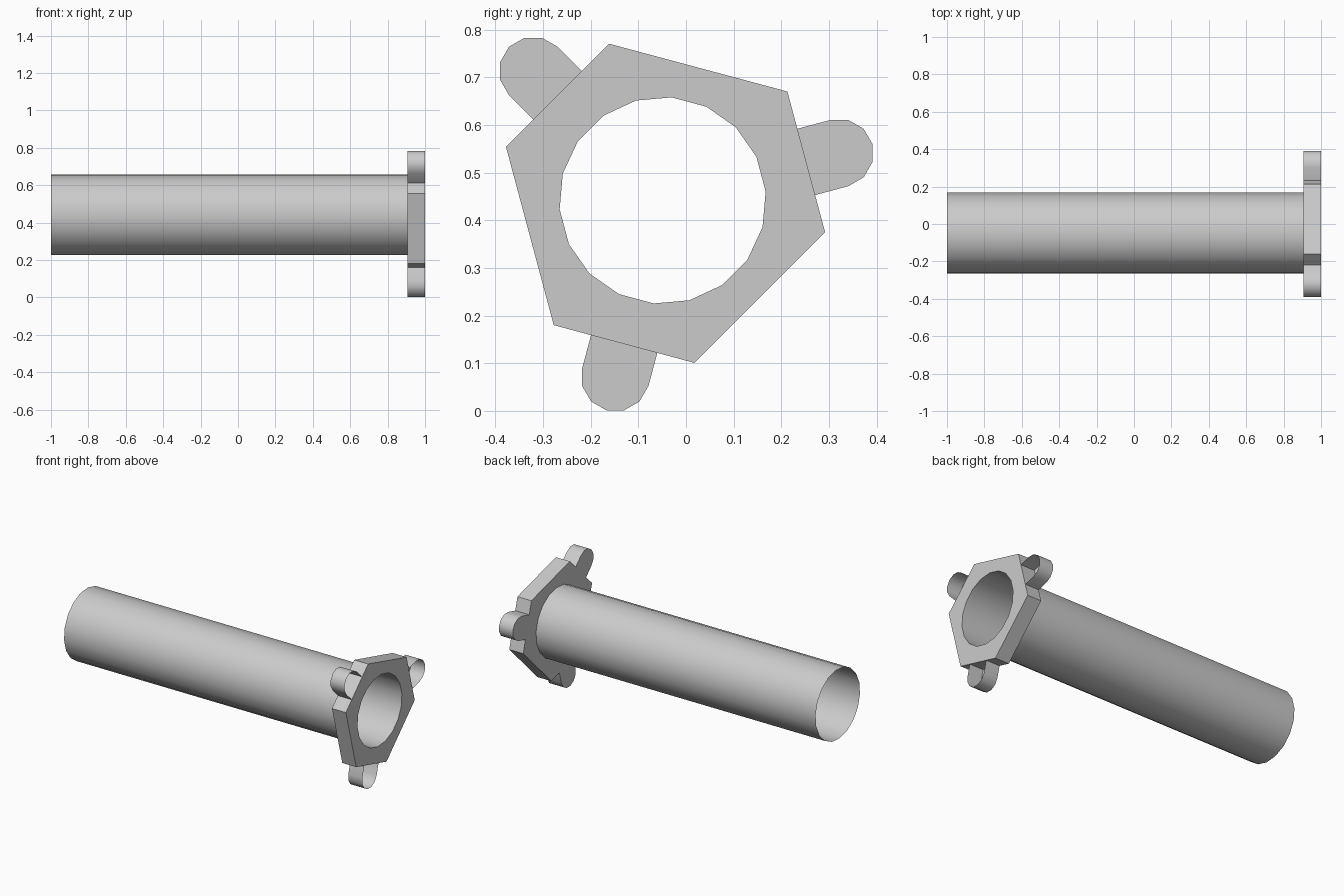
import bpy, bmesh
from math import radians, cos, sin, pi

if "Cube" in bpy.data.objects:
    bpy.data.objects.remove(bpy.data.objects["Cube"])

CY, CZ = -0.049, 0.442      # tube axis
R = 0.217                   # tube radius
X0, X1, X2 = -1.0, 0.905, 1.0
ARMS = [radians(a) for a in (15, 135, 255)]


def place(u, v, ang):
    """Arm-local (outward, sideways) to world y, z."""
    return (CY + u * cos(ang) - v * sin(ang), CZ + u * sin(ang) + v * cos(ang))


def finish(bm, name, smooth=True):
    bmesh.ops.recalc_face_normals(bm, faces=bm.faces)
    me = bpy.data.meshes.new(name)
    bm.to_mesh(me)
    bm.free()
    ob = bpy.data.objects.new(name, me)
    bpy.context.collection.objects.link(ob)
    if smooth:
        bpy.ops.object.select_all(action='DESELECT')
        ob.select_set(True)
        bpy.context.view_layer.objects.active = ob
        bpy.ops.object.shade_smooth_by_angle(angle=radians(35))
    return ob


def loop(bm, pts, x):
    vs = [bm.verts.new((x, y, z)) for y, z in pts]
    return vs


def walls(bm, a, b):
    n = len(a)
    for i in range(n):
        j = (i + 1) % n
        bm.faces.new((a[i], a[j], b[j], b[i]))


circle = [place(R, 0, radians(5 + 20 * i)) for i in range(18)]

# Open thin tube
bm = bmesh.new()
walls(bm, loop(bm, circle, X0), loop(bm, circle, X1))
finish(bm, "tube")

# Six-sided flange plate with the tube opening through it
hexagon = [place(0.312, v, a) for a in ARMS for v in (-0.153, 0.153)]
bm = bmesh.new()
for pts in (hexagon, circle):
    walls(bm, loop(bm, pts, X1), loop(bm, pts, X2))
for x in (X1, X2):
    rim = [e for e in bm.edges if all(abs(v.co.x - x) < 1e-5 for v in e.verts)]
    bmesh.ops.triangle_fill(bm, use_beauty=True, use_dissolve=False, edges=rim)
finish(bm, "flange_plate")

# Three round-ended lugs, cupped and open towards the front of the flange
profile = [(0.312, -0.072)]
profile += [(0.384 + 0.072 * cos(t), 0.072 * sin(t))
            for t in (-pi / 2 + pi * i / 6 for i in range(7))]
profile += [(0.312, 0.072)]
for k, a in enumerate(ARMS):
    pts = [place(u, v, a) for u, v in profile]
    bm = bmesh.new()
    back, front = loop(bm, pts, X1), loop(bm, pts, X2)
    for i in range(len(pts) - 1):
        bm.faces.new((back[i], back[i + 1], front[i + 1], front[i]))
    bm.faces.new(back)
    finish(bm, f"lug_{k + 1}")
